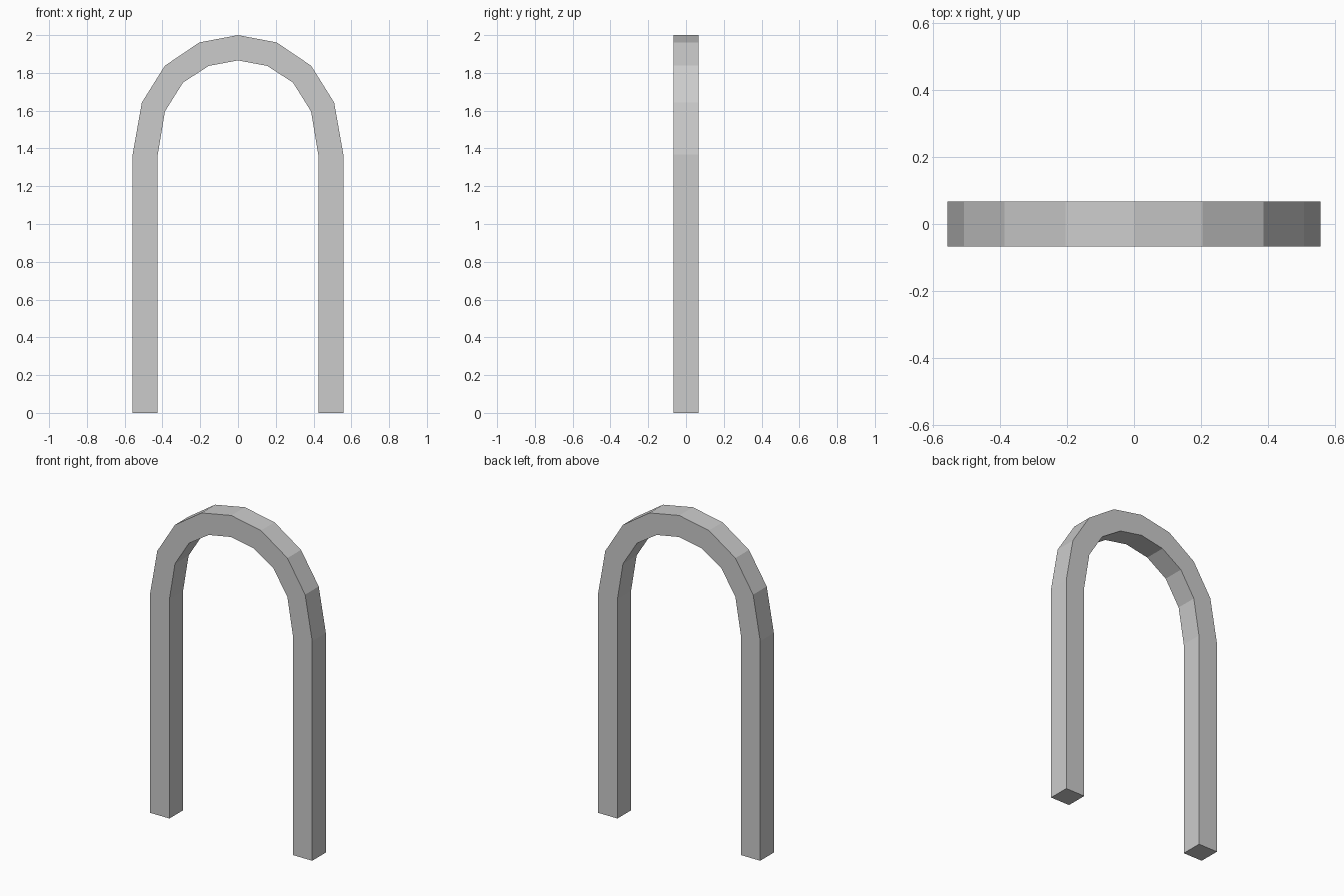
import bpy, bmesh
from mathutils import Vector

if "Cube" in bpy.data.objects:
    bpy.data.objects.remove(bpy.data.objects["Cube"])

HALF_DEPTH = 0.067

# Right half of the arch outline, foot to crown: (x, z)
outer = [(0.558, 0), (0.558, 1.367), (0.509, 1.643), (0.387, 1.838), (0.205, 1.961), (0, 2.0)]
inner = [(0.425, 0), (0.425, 1.367), (0.387, 1.596), (0.291, 1.749), (0.155, 1.837), (0, 1.866)]


def mirrored(half):
    """Full run from the right foot over the crown to the left foot."""
    return half + [(-x, z) for x, z in reversed(half[:-1])]


# Arch: front band of quads, extruded to the back
bm = bmesh.new()
rows = [[bm.verts.new((x, -HALF_DEPTH, z)) for x, z in mirrored(h)] for h in (outer, inner)]
for i in range(len(rows[0]) - 1):
    bm.faces.new((rows[0][i], rows[0][i + 1], rows[1][i + 1], rows[1][i]))
result = bmesh.ops.extrude_face_region(bm, geom=bm.faces[:], use_keep_orig=True)
moved = [g for g in result["geom"] if isinstance(g, bmesh.types.BMVert)]
bmesh.ops.translate(bm, verts=moved, vec=Vector((0, 2 * HALF_DEPTH, 0)))
bmesh.ops.recalc_face_normals(bm, faces=bm.faces[:])

mesh = bpy.data.meshes.new("arch")
bm.to_mesh(mesh)
bm.free()
bpy.context.collection.objects.link(bpy.data.objects.new("arch", mesh))
